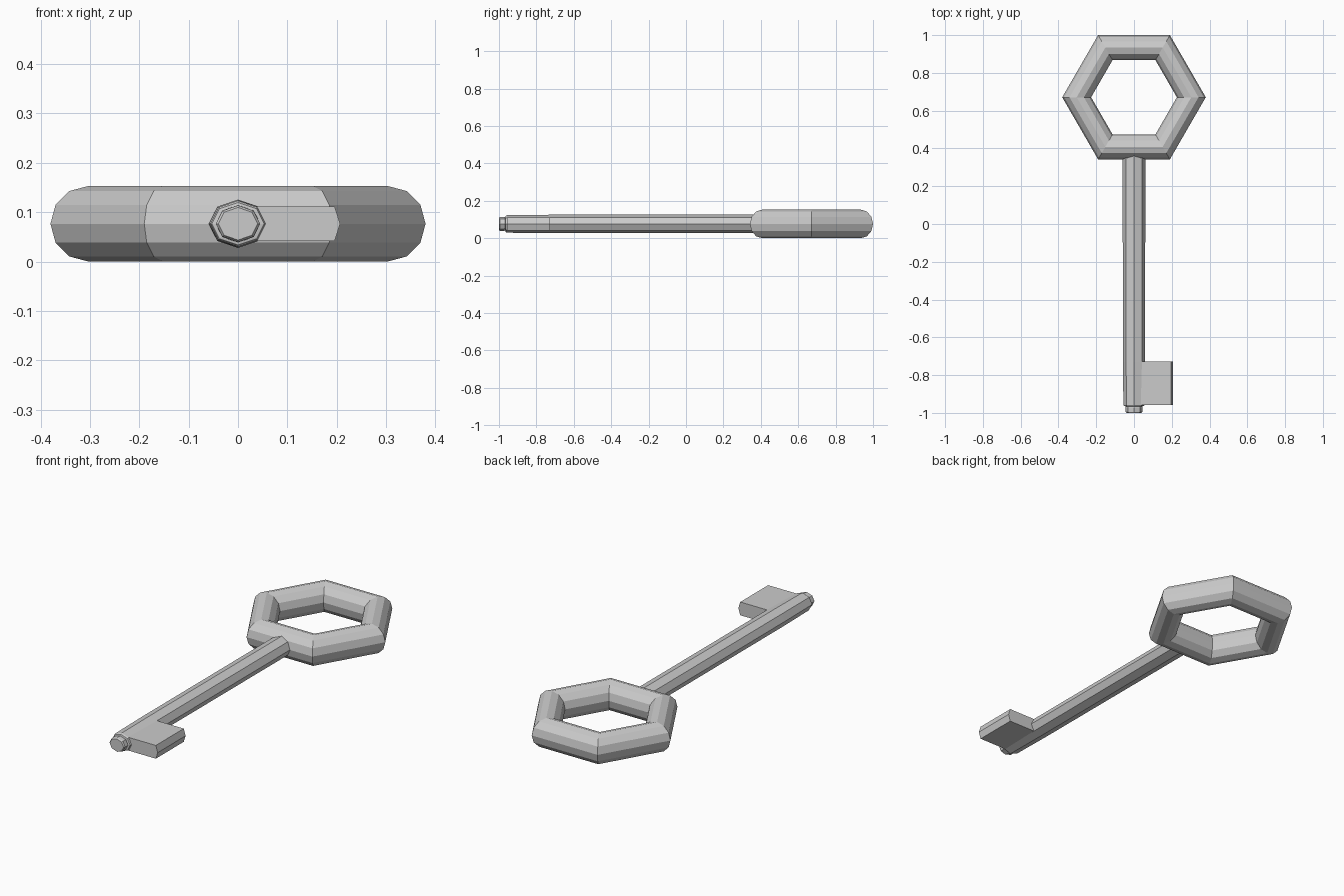
import bpy, bmesh
from math import sin, cos, pi

if "Cube" in bpy.data.objects:
    bpy.data.objects.remove(bpy.data.objects["Cube"])

Z = 0.0765  # mid-height of the key


def mesh_object(name, bm):
    bmesh.ops.recalc_face_normals(bm, faces=bm.faces)
    me = bpy.data.meshes.new(name)
    bm.to_mesh(me)
    bm.free()
    ob = bpy.data.objects.new(name, me)
    bpy.context.collection.objects.link(ob)
    return ob


def loft(name, sections):
    """Skin a list of closed rings, capping both ends."""
    bm = bmesh.new()
    rings = [[bm.verts.new(p) for p in s] for s in sections]
    n = len(rings[0])
    for a, b in zip(rings, rings[1:]):
        for i in range(n):
            j = (i + 1) % n
            bm.faces.new((a[i], a[j], b[j], b[i]))
    bm.faces.new(rings[0])
    bm.faces.new(rings[-1])
    return mesh_object(name, bm)


def octagon(y, rx, rz):
    return [(rx * cos(i * pi / 4), y, Z + rz * sin(i * pi / 4)) for i in range(8)]


# Hexagonal bow with a twelve-sided tube
bpy.ops.mesh.primitive_torus_add(major_segments=6, minor_segments=12,
                                 major_radius=0.3035, minor_radius=Z,
                                 location=(0, 0.671, Z))
bpy.context.object.name = "key_bow"

# Eight-sided shaft with a necked tip
shaft = [(0.40, 0.060, 0.049), (-0.73, 0.059, 0.049), (-0.957, 0.056, 0.047),
         (-0.964, 0.053, 0.043), (-0.966, 0.041, 0.034), (-0.972, 0.045, 0.038),
         (-0.994, 0.045, 0.037), (-1.0, 0.040, 0.033)]
loft("key_shaft", [octagon(*s) for s in shaft])

# Bit with a slightly ridged outer edge
bit = [(0.0, 0.042), (0.196, 0.042), (0.207, Z), (0.196, 0.111), (0.0, 0.111)]
loft("key_bit", [[(x, y, z) for x, z in bit] for y in (-0.957, -0.727)])
